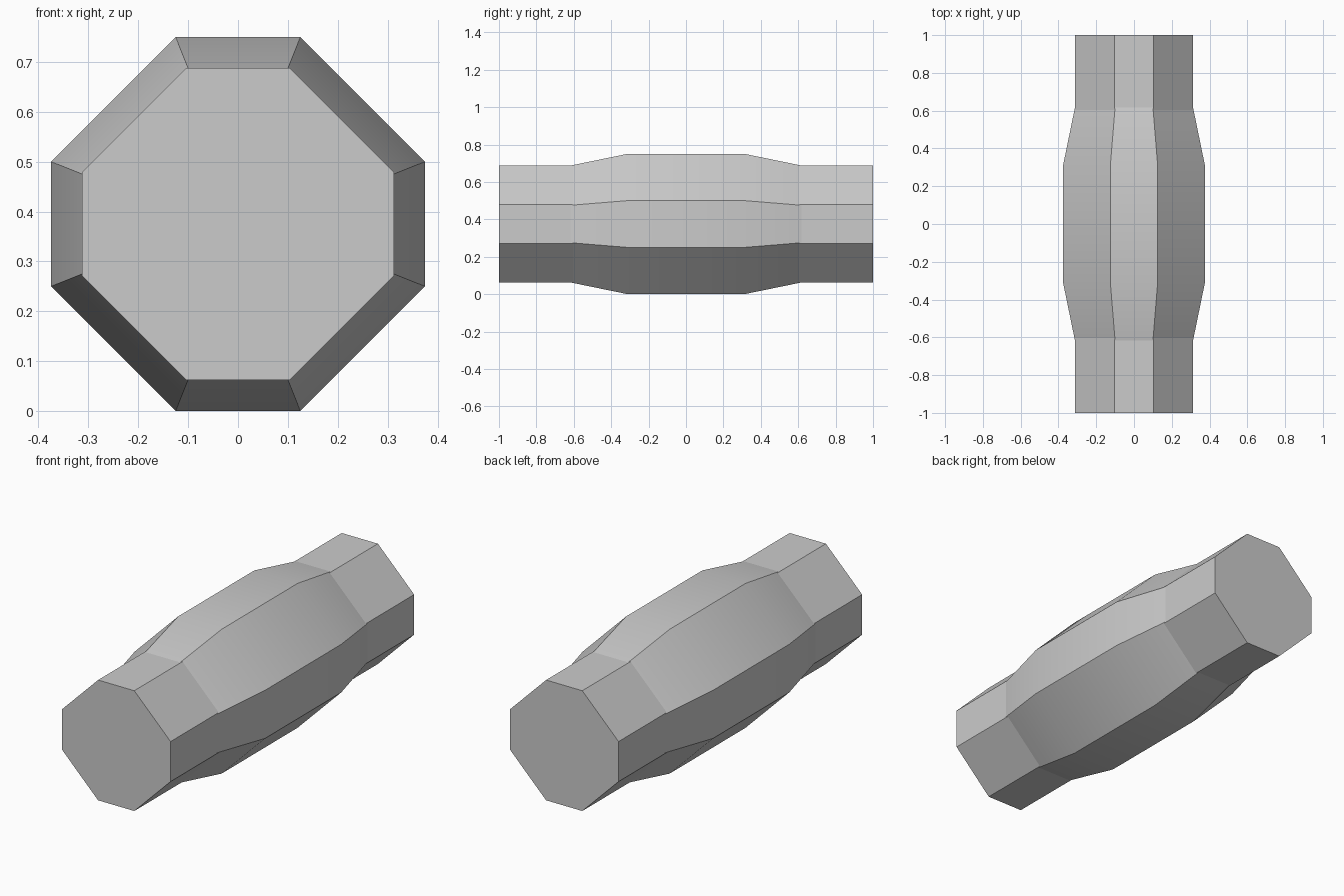
import bpy

cube = bpy.data.objects.get("Cube")
if cube:
    bpy.data.objects.remove(cube, do_unlink=True)

grey = bpy.data.materials.new("plain grey")
grey.use_nodes = True
grey.diffuse_color = (0.6, 0.6, 0.6, 1)
grey.node_tree.nodes["Principled BSDF"].inputs["Base Color"].default_value = (0.6, 0.6, 0.6, 1)

CENTRE_Z = 0.375


def octagon(y, reach, flat):
    """Eight corners of a chamfered square; flat is half the width of each straight side."""
    quarter = [(reach, -flat), (reach, flat)]
    ring = []
    for _ in range(4):
        ring += quarter
        quarter = [(-z, x) for x, z in quarter]
    return [(x, y, z + CENTRE_Z) for x, z in ring]


def octagonal_bar(name, sections, capped):
    """Join octagonal sections, given as (y, reach, flat), from front to back."""
    verts = [v for s in sections for v in octagon(*s)]
    faces = []
    for k in range(len(sections) - 1):
        a, b = 8 * k, 8 * k + 8
        for i in range(8):
            j = (i + 1) % 8
            faces.append((a + i, b + i, b + j, a + j))
    if capped:
        last = len(verts) - 8
        faces += [tuple(range(8)), tuple(reversed(range(last, last + 8)))]
    mesh = bpy.data.meshes.new(name)
    mesh.from_pydata(verts, [], faces)
    mesh.materials.append(grey)
    obj = bpy.data.objects.new(name, mesh)
    bpy.context.collection.objects.link(obj)
    return obj


# Straight shaft running the full length
octagonal_bar("shaft", [(-1, 0.3125, 0.104), (1, 0.3125, 0.104)], True)

# Thicker sleeve around the middle, tapering to the shaft at both ends
sleeve = octagonal_bar("middle_sleeve", [
    (-0.62, 0.312, 0.1), (-0.3125, 0.375, 0.125),
    (0.3125, 0.375, 0.125), (0.62, 0.312, 0.1)], False)

# Soft bends along the sleeve, crisp long edges
bpy.ops.object.select_all(action="DESELECT")
sleeve.select_set(True)
bpy.context.view_layer.objects.active = sleeve
bpy.ops.object.shade_smooth_by_angle(angle=0.52)
